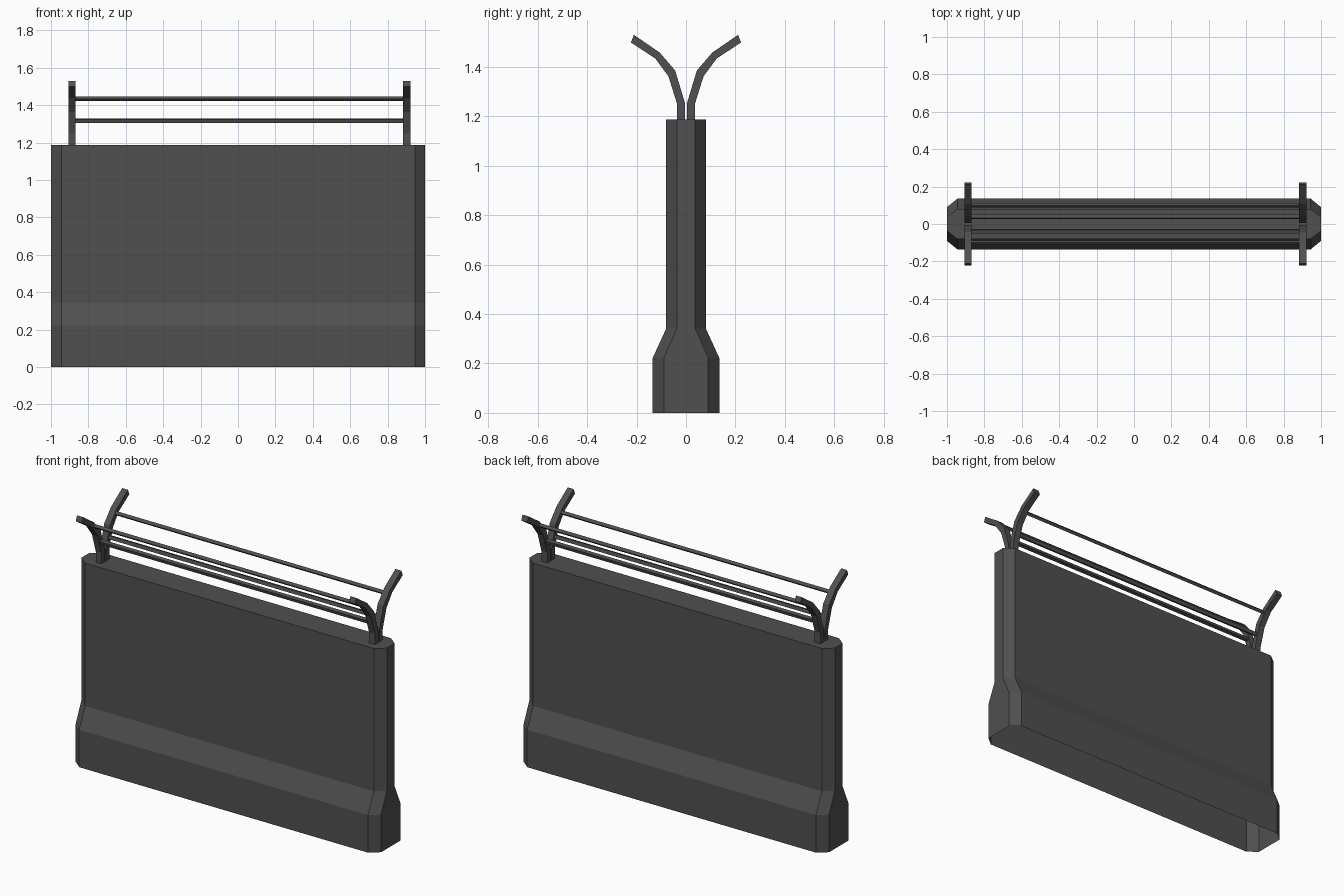
import bpy, bmesh, math

if "Cube" in bpy.data.objects:
    bpy.data.objects.remove(bpy.data.objects["Cube"])

mat = bpy.data.materials.new("dark grey")
mat.diffuse_color = (0.08, 0.08, 0.08, 1)
mat.use_nodes = True
mat.node_tree.nodes["Principled BSDF"].inputs["Base Color"].default_value = mat.diffuse_color


def finish(bm, name, recalc=True):
    if recalc:
        bmesh.ops.recalc_face_normals(bm, faces=bm.faces)
    me = bpy.data.meshes.new(name)
    bm.to_mesh(me)
    bm.free()
    me.materials.append(mat)
    ob = bpy.data.objects.new(name, me)
    bpy.context.collection.objects.link(ob)
    return ob


# Wall body: chamfered outline lofted through four heights, open underneath
bm = bmesh.new()
rings = []
for z, y, c in [(0, .135, .09), (.222, .135, .09), (.342, .08, .037), (1.187, .08, .037)]:
    outline = [(-.945, -y), (.945, -y), (1, -c), (1, c),
               (.945, y), (-.945, y), (-1, c), (-1, -c)]
    rings.append([bm.verts.new((px, py, z)) for px, py in outline])
for a, b in zip(rings, rings[1:]):
    for i in range(8):
        j = (i + 1) % 8
        bm.faces.new((a[i], a[j], b[j], b[i]))
bm.faces.new(rings[-1])
finish(bm, "barrier_wall", recalc=False)

# Curved arms: inner and outer edge of the side profile, extruded along x
inner = [(.005, 1.187), (.005, 1.257), (.044, 1.386), (.107, 1.459), (.211, 1.53)]
outer = [(.036, 1.187), (.036, 1.25), (.071, 1.362), (.125, 1.435), (.223, 1.499)]
for side, s in (("front", -1), ("back", 1)):
    for end, x0, x1 in (("left", -.906, -.868), ("right", .883, .922)):
        bm = bmesh.new()
        sections = []
        for p, q in zip(inner, outer):
            sections.append([bm.verts.new((x, s * y, z)) for x, (y, z) in
                             ((x0, p), (x1, p), (x1, q), (x0, q))])
        for a, b in zip(sections, sections[1:]):
            for i in range(4):
                j = (i + 1) % 4
                bm.faces.new((a[i], a[j], b[j], b[i]))
        bm.faces.new(sections[0])
        bm.faces.new(sections[-1])
        finish(bm, f"{side}_{end}_arm")

    # Long rails between the arms, tilted with the arm slope
    for level, y, z, tilt, size in (("lower", .038, 1.316, 17, .02), ("upper", .1, 1.434, 45, .018)):
        bm = bmesh.new()
        bmesh.ops.create_cube(bm, size=1)
        bmesh.ops.scale(bm, vec=(1.77, size, size), verts=bm.verts)
        ob = finish(bm, f"{side}_{level}_rail")
        ob.location = (.008, s * y, z)
        ob.rotation_euler.x = -s * math.radians(tilt)
